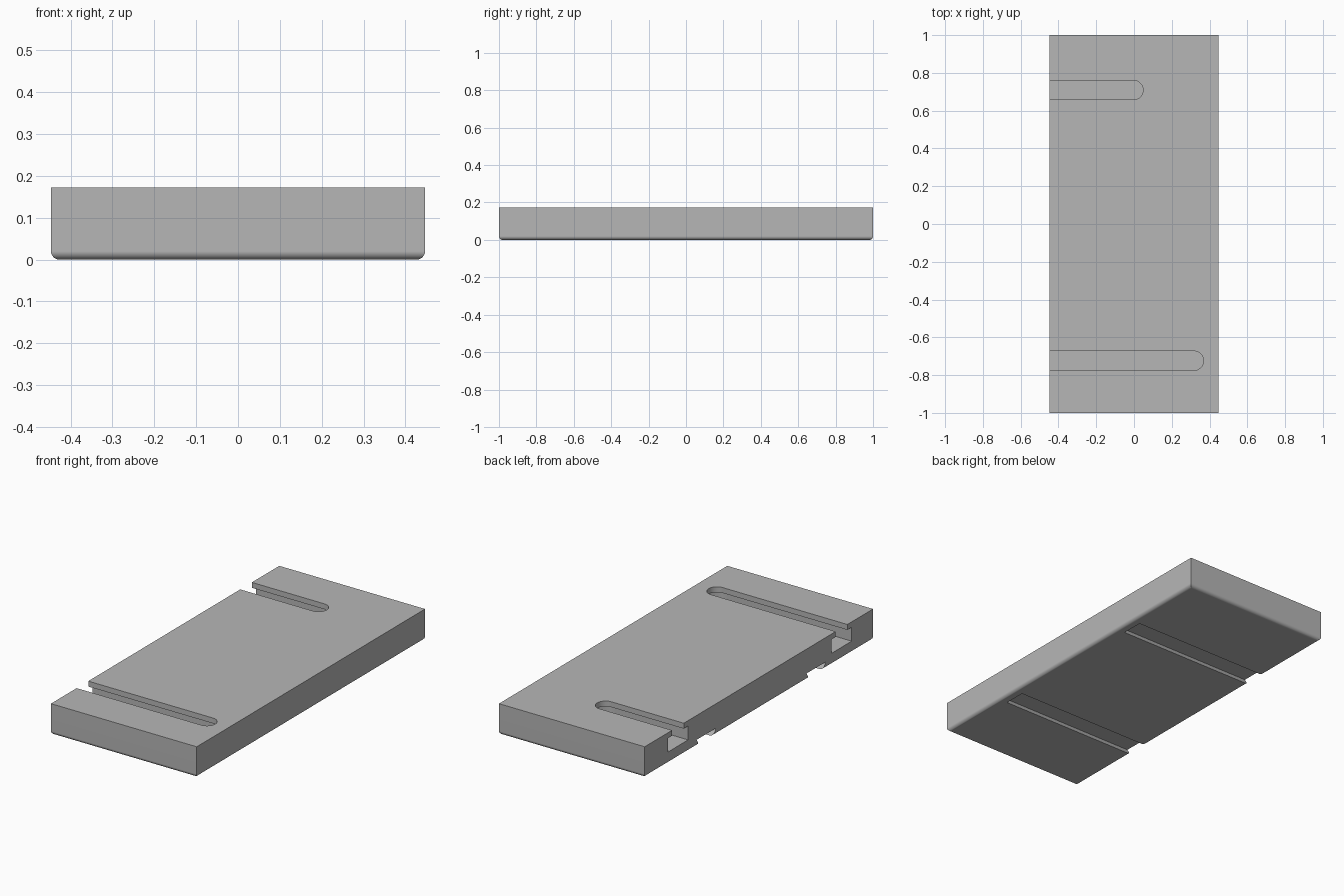
import bpy, bmesh, math
from mathutils import Vector

cube = bpy.data.objects.get("Cube")
if cube:
    bpy.data.objects.remove(cube, do_unlink=True)

HALF_X, HALF_Y, TOP = 0.447, 1.0, 0.172
OUT = -HALF_X - 0.1      # cutters start beyond the open side

grey = bpy.data.materials.new("grey")
grey.use_nodes = True
colour = (0.47, 0.47, 0.47, 1)
grey.diffuse_color = colour
grey.node_tree.nodes["Principled BSDF"].inputs["Base Color"].default_value = colour


def make_object(name, bm):
    bmesh.ops.recalc_face_normals(bm, faces=bm.faces)
    mesh = bpy.data.meshes.new(name)
    bm.to_mesh(mesh)
    bm.free()
    mesh.materials.append(grey)
    obj = bpy.data.objects.new(name, mesh)
    bpy.context.collection.objects.link(obj)
    return obj


def prism(name, points, direction):
    """Extrude a closed outline along a vector."""
    bm = bmesh.new()
    face = bm.faces.new([bm.verts.new(p) for p in points])
    result = bmesh.ops.extrude_face_region(bm, geom=[face], use_keep_orig=True)
    verts = [v for v in result["geom"] if isinstance(v, bmesh.types.BMVert)]
    bmesh.ops.translate(bm, verts=verts, vec=Vector(direction))
    obj = make_object(name, bm)
    obj.hide_render = True
    return obj


def round_slot(name, centre_x, y, radius, low, high, steps=24):
    """Slot cutter, open toward -x with a half-round end."""
    points = [(OUT, y - radius, low)]
    for i in range(steps + 1):
        a = math.pi * (i / steps - 0.5)
        points.append((centre_x + radius * math.cos(a), y + radius * math.sin(a), low))
    points.append((OUT, y + radius, low))
    return prism(name, points, (0, 0, high - low))


def dovetail(name, y, end_x=0.40, mouth=0.061, roof=0.085, depth=0.037):
    """Undercut groove cutter reaching below the slab."""
    points = [(OUT, y - mouth, -0.05), (OUT, y - mouth, 0), (OUT, y - roof, depth),
              (OUT, y + roof, depth), (OUT, y + mouth, 0), (OUT, y + mouth, -0.05)]
    return prism(name, points, (end_x - OUT, 0, 0))


# Slab with rounded lower edges
bm = bmesh.new()
bmesh.ops.create_cube(bm, size=1)
for v in bm.verts:
    v.co = (v.co.x * 2 * HALF_X, v.co.y * 2 * HALF_Y, (v.co.z + 0.5) * TOP)
lower = [e for e in bm.edges if all(v.co.z < 0.01 for v in e.verts)]
bmesh.ops.bevel(bm, geom=lower, offset=0.02, segments=6, profile=0.5, affect='EDGES')
slab = make_object("slotted_slab", bm)

# T-shaped slots in the top, dovetail grooves underneath
cutters = []
for label, centre_x, y in (("back", -0.003, 0.709), ("front", 0.317, -0.724)):
    cutters.append(round_slot(label + "_slot_neck", centre_x, y, 0.051, 0.10, TOP + 0.1))
    cutters.append(round_slot(label + "_slot_chamber", centre_x, y, 0.089, 0.065, 0.142))
for label, y in (("back", 0.461), ("front", -0.502)):
    cutters.append(dovetail(label + "_groove", y))

bpy.ops.object.select_all(action='DESELECT')
slab.select_set(True)
bpy.context.view_layer.objects.active = slab
for cutter in cutters:
    cut = slab.modifiers.new(cutter.name, 'BOOLEAN')
    cut.operation = 'DIFFERENCE'
    cut.solver = 'EXACT'
    cut.object = cutter
    bpy.ops.object.modifier_apply(modifier=cut.name)
    bpy.data.objects.remove(cutter, do_unlink=True)

# Smooth rounded parts, keeping flat faces flat
bpy.ops.object.shade_smooth_by_angle(angle=math.radians(30))
weighted = slab.modifiers.new("flat_normals", 'WEIGHTED_NORMAL')
weighted.keep_sharp = True
